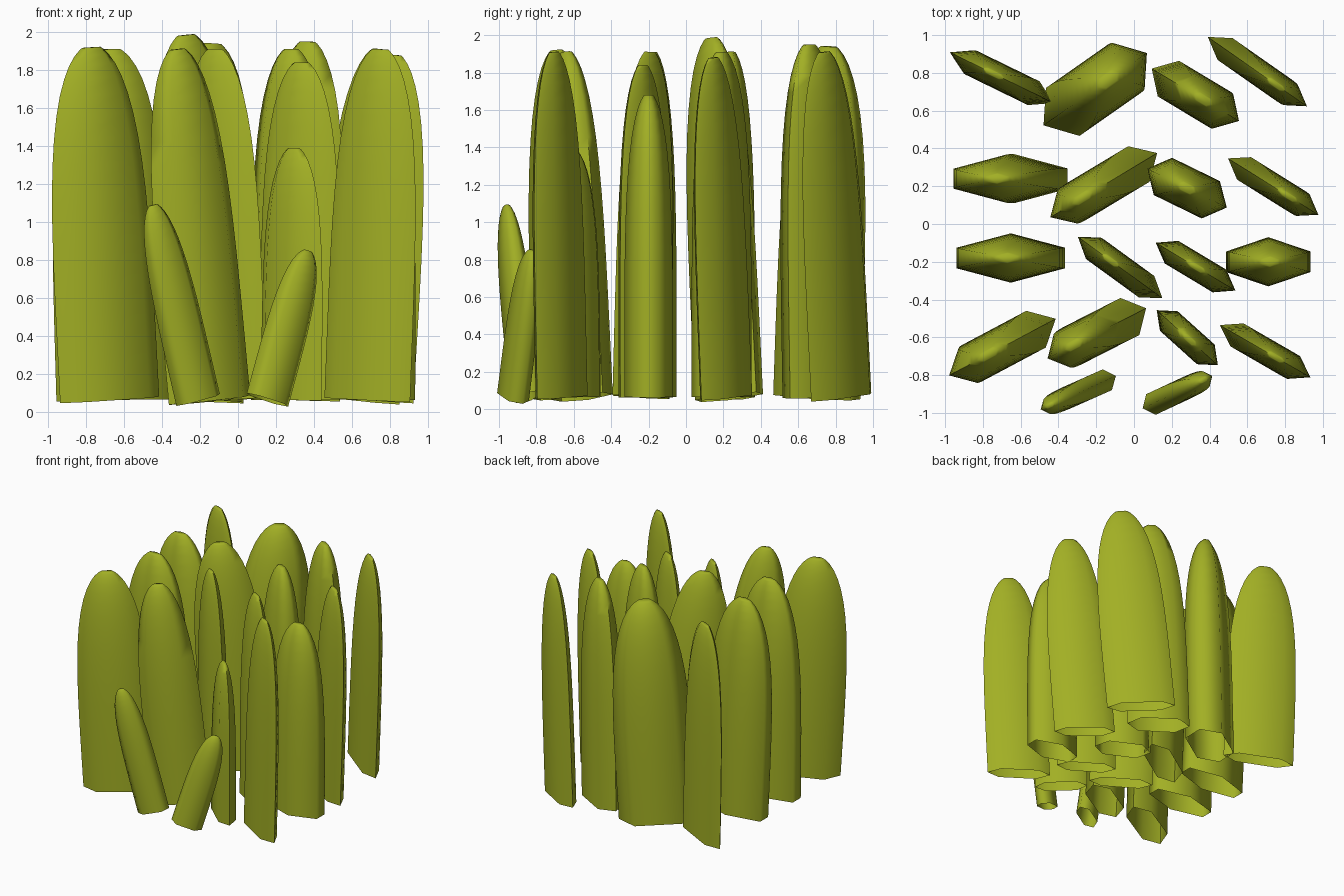
import bpy, math
from mathutils import Vector

if "Cube" in bpy.data.objects:
    bpy.data.objects.remove(bpy.data.objects["Cube"])

green = bpy.data.materials.new("olive green")
green.diffuse_color = (0.36, 0.43, 0.018, 1)
green.use_nodes = True
green.node_tree.nodes["Principled BSDF"].inputs["Base Color"].default_value = green.diffuse_color

# Straight blades have a middle ridge, turned blades have long flat sides
RIDGED = [(-1, -.42), (0, -1), (1, -.42), (1, .42), (0, 1), (-1, .42)]
FLAT = [(-1, 0), (-.6, -1), (.6, -1), (1, 0), (.6, 1), (-.6, 1)]
RINGS = 16


def blade(name, thick, x, y, angle, half, lean, top=1.91, base_z=.065):
    """Hollow six-sided blade, leaning along its own width to a blunt tip, open below."""
    a = math.radians(angle)
    along = Vector((math.cos(a), math.sin(a), 0))
    across = Vector((-along.y, along.x, 0))
    base = Vector((x, y, base_z))
    axis = along * lean + Vector((0, 0, top - base_z))
    section = FLAT if angle else RIDGED
    n = len(section)
    verts, faces = [], []
    for r in range(RINGS):
        t = math.sin(r / (RINGS - 1) * math.pi / 2)   # rings crowd near the tip
        w = math.sqrt(1 - (.992 * t) ** 4.2)          # rounded taper
        for u, v in section:
            p = (along * u * half + across * v * thick) * w
            p.z = -u * half * w * lean / axis.z       # stay square to the axis
            verts.append(base + axis * t + p)
    for r in range(RINGS - 1):
        for i in range(n):
            j = (i + 1) % n
            faces.append((r * n + i, r * n + j, r * n + n + j, r * n + n + i))
    faces.append(tuple(range(len(verts) - n, len(verts))))
    mesh = bpy.data.meshes.new(name)
    mesh.from_pydata(verts, [], faces)
    mesh.materials.append(green)
    obj = bpy.data.objects.new(name, mesh)
    bpy.context.collection.objects.link(obj)
    bpy.context.view_layer.objects.active = obj
    obj.select_set(True)
    bpy.ops.object.shade_smooth_by_angle(angle=math.radians(82))
    obj.select_set(False)


# Broad blades: x, y, turn, half width, lean (and top height where it differs)
STRAIGHT = [
    (-.635, .24, 0, .282, -.09),
    (-.65, -.18, 0, .285, -.02),
    (.71, -.2, 0, .222, .01, 1.68),
]
BROAD = [
    (.315, .69, -31, .258, .06, 1.95),
    (-.12, .23, 31, .283, -.18, 1.985),
    (.28, .19, -26, .235, 0),
    (-.675, -.64, 28, .295, -.11, 1.92),
    (-.15, -.555, 27, .24, -.19),
]
# Slim blades
SLIM = [
    (-.69, .77, -26, .295, -.06),
    (.62, .83, -35, .28, .16),
    (.71, .215, -32, .25, .13, 1.88),
    (-.06, -.24, -36, .26, -.08),
    (.325, -.225, -31, .245, .01, 1.84),
    (.28, -.60, -42, .215, .02, 1.39),
    (.68, -.665, -30, .26, .08),
]
# Short leaning blades at the front
SHORT = [
    (-.21, -.855, 24, .125, -.26, 1.09),
    (.155, -.925, 25, .12, .235, .85),
]
GROUPS = (("straight", .13, STRAIGHT), ("broad", .11, BROAD),
          ("slim", .07, SLIM), ("short", .06, SHORT))
for kind, thick, specs in GROUPS:
    for k, spec in enumerate(specs, 1):
        blade(f"{kind}_blade_{k}", thick, *spec)
# The thickest blade at the back
blade("large_back_blade", .155, -.225, .70, 35, .31, .11, top=1.94)
